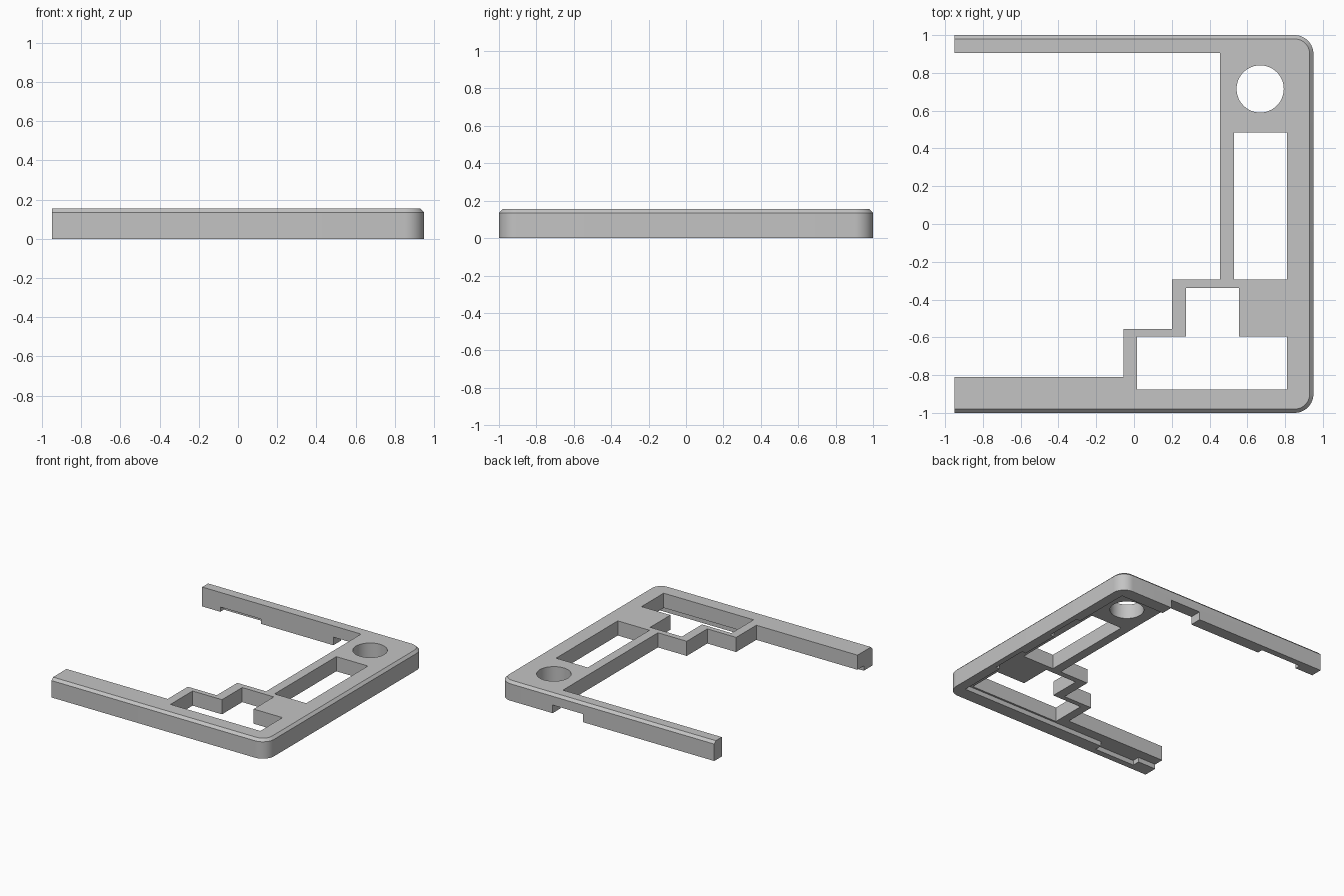
import bpy, bmesh, math

old = bpy.data.objects.get("Cube")
if old:
    bpy.data.objects.remove(old, do_unlink=True)

H, CHAMFER, LEDGE = 0.155, 0.02, 0.038

grey = bpy.data.materials.new("plain_grey")
grey.use_nodes = True
COLOUR = (0.55, 0.55, 0.55, 1)
grey.diffuse_color = COLOUR
grey.node_tree.nodes["Principled BSDF"].inputs["Base Color"].default_value = COLOUR


def loft(name, rings):
    """Solid through a stack of matching rings, given as (points, z)."""
    bm = bmesh.new()
    loops = [[bm.verts.new((x, y, z)) for x, y in pts] for pts, z in rings]
    n = len(loops[0])
    for a, b in zip(loops, loops[1:]):
        for i in range(n):
            j = (i + 1) % n
            bm.faces.new((a[i], a[j], b[j], b[i]))
    bm.faces.new(loops[0][::-1])
    bm.faces.new(loops[-1])
    bmesh.ops.recalc_face_normals(bm, faces=bm.faces)
    mesh = bpy.data.meshes.new(name)
    bm.to_mesh(mesh)
    bm.free()
    ob = bpy.data.objects.new(name, mesh)
    bpy.context.scene.collection.objects.link(ob)
    return ob


def rect(x0, x1, y0, y1):
    return [(x0, y0), (x1, y0), (x1, y1), (x0, y1)]


def outline(inset):
    """Square left end, rounded right corners."""
    r, pts = 0.1 - inset, [(-0.95, -1 + inset)]
    for cy, start in ((-0.9, -90), (0.9, 0)):
        for k in range(13):
            a = math.radians(start + k * 7.5)
            pts.append((0.85 + r * math.cos(a), cy + r * math.sin(a)))
    return pts + [(-0.95, 1 - inset)]


# Bezel body with a chamfered top edge
frame = loft("bezel_frame", [(outline(0), 0), (outline(0), H - CHAMFER),
                             (outline(CHAMFER), H)])
frame.data.materials.append(grey)

# Through openings: stepped main opening, tall window, stepped window, round hole
main_opening = [(-1.2, 0.905), (0.455, 0.905), (0.455, -0.295), (0.2, -0.295),
                (0.2, -0.555), (-0.055, -0.555), (-0.055, -0.81), (-1.2, -0.81)]
stepped_window = [(0.275, -0.34), (0.555, -0.34), (0.555, -0.595), (0.81, -0.595),
                  (0.81, -0.875), (0.015, -0.875), (0.015, -0.595), (0.275, -0.595)]
round_hole = [(0.668 + 0.125 * math.cos(math.tau * k / 48),
               0.715 + 0.125 * math.sin(math.tau * k / 48)) for k in range(48)]
cuts = [(p, 1) for p in (main_opening, stepped_window, round_hole,
                         rect(0.53, 0.81, -0.295, 0.485))]

# Underside recess leaving a rim, then clip pockets and the port slot
cuts += [(rect(-1.2, 0.87, -0.89, 0.9), LEDGE),
         (rect(-0.79, -0.43, -0.95, -0.85), LEDGE),
         (rect(-0.79, -0.43, 0.85, 0.95), LEDGE),
         (rect(0.84, 0.905, 0.12, 0.42), LEDGE),
         (rect(0.84, 0.905, -0.5, -0.2), LEDGE),
         (rect(0.21, 0.48, 0.85, 1.1), 0.065)]

cutters = []
for i, (pts, top) in enumerate(cuts):
    c = loft("cutter_%d" % i, [(pts, -0.5), (pts, top)])
    c.hide_render = True
    cutters.append(c)
    mod = frame.modifiers.new("cut", "BOOLEAN")
    mod.operation = "DIFFERENCE"
    mod.solver = "EXACT"
    mod.object = c

# Bake the cuts and drop the cutters
bpy.context.view_layer.update()
dg = bpy.context.evaluated_depsgraph_get()
baked = bpy.data.meshes.new_from_object(frame.evaluated_get(dg))
frame.modifiers.clear()
frame.data = baked
for c in cutters:
    bpy.data.objects.remove(c, do_unlink=True)
baked.materials.clear()
baked.materials.append(grey)
for p in baked.polygons:
    p.material_index = 0

# Smooth rounded corners and hole, keep the edges sharp
bpy.ops.object.select_all(action="DESELECT")
frame.select_set(True)
bpy.context.view_layer.objects.active = frame
bpy.ops.object.shade_smooth_by_angle(angle=math.radians(25))
